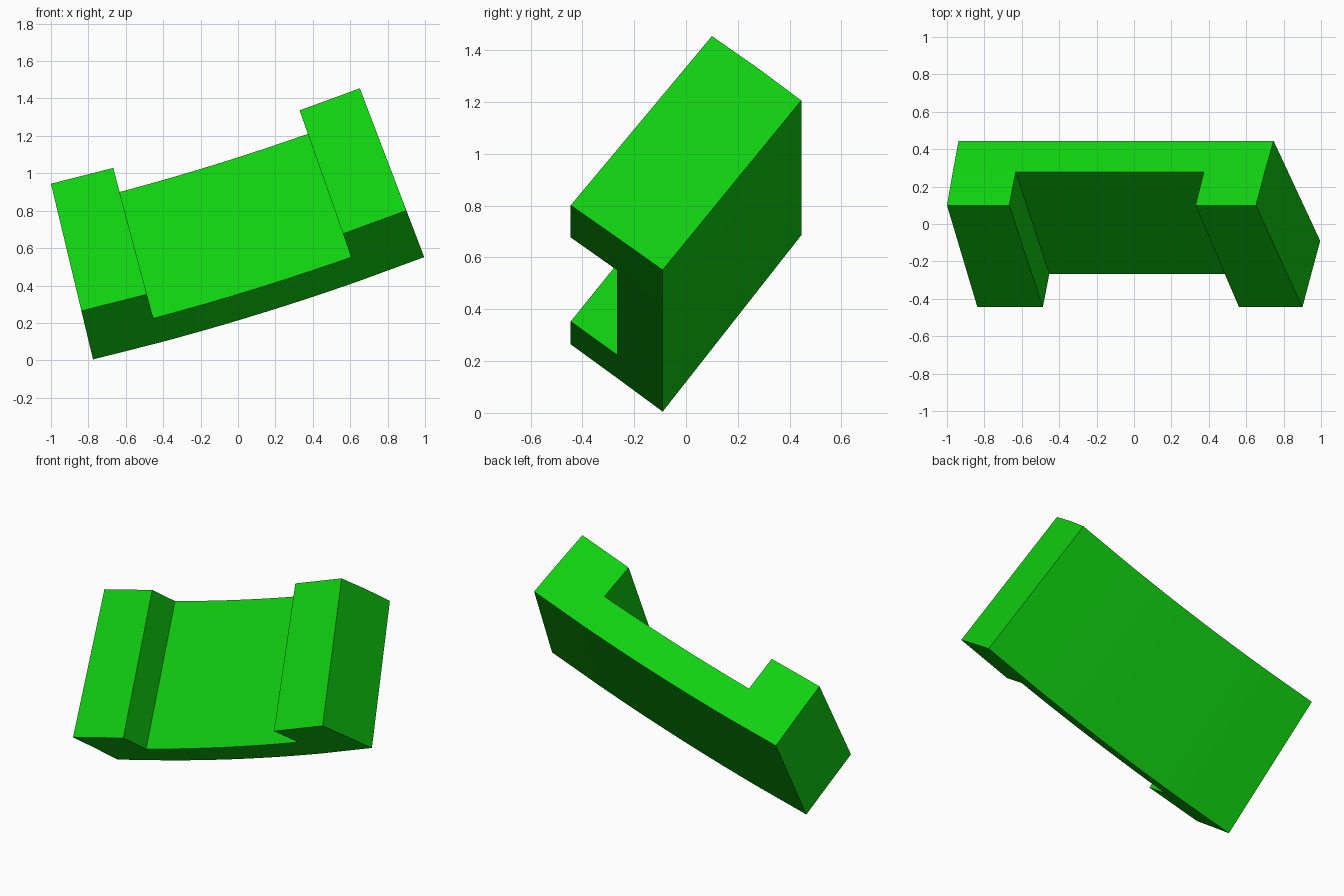
import bpy, bmesh, math
from mathutils import Vector

cube = bpy.data.objects.get("Cube")
if cube:
    bpy.data.objects.remove(cube, do_unlink=True)

# Single green material
green = bpy.data.materials.new("bright_green")
green.use_nodes = True
colour = (0.005, 0.63, 0.005, 1)
green.diffuse_color = colour
green.node_tree.nodes["Principled BSDF"].inputs["Base Color"].default_value = colour

# The bar bends about an axis parallel to y
CX, CZ = -4.113, 13.951
START, END, LEG = 13.46, 20.87, 1.47      # degrees
STEPS = 10


def at(angle, radius, y):
    a = math.radians(angle)
    return Vector((CX + radius * math.sin(a), y, CZ - radius * math.cos(a)))


# Leaning cross-section (radius, y): bottom back, bottom front, top front, top back
section = [(14.34, -0.09), (14.206, -0.267), (13.507, 0.278), (13.64, 0.445)]
inner = END - START - 2 * LEG
angles = [START] + [START + LEG + inner * i / STEPS for i in range(STEPS + 1)] + [END]

# Curved back slab
bm = bmesh.new()
rings = [[bm.verts.new(at(a, r, y)) for r, y in section] for a in angles]
fronts = []
for p, q in zip(rings, rings[1:]):
    for i in range(4):
        j = (i + 1) % 4
        f = bm.faces.new((p[i], p[j], q[j], q[i]))
        if i == 1:
            fronts.append(f)
bm.faces.new(rings[0])
bm.faces.new(rings[-1])
bmesh.ops.recalc_face_normals(bm, faces=bm.faces)

# Legs: pull the two end spans of the front face forwards and up
for face in (fronts[0], fronts[-1]):
    ext = bmesh.ops.extrude_face_region(bm, geom=[face])
    for v in [g for g in ext["geom"] if isinstance(g, bmesh.types.BMVert)]:
        to_axis = Vector((CX - v.co.x, 0, CZ - v.co.z)).normalized()
        v.co += to_axis * 0.133 + Vector((0, -0.178, 0))
    if face.is_valid:
        bmesh.ops.delete(bm, geom=[face], context='FACES_ONLY')
bmesh.ops.recalc_face_normals(bm, faces=bm.faces)

mesh = bpy.data.meshes.new("curved_bracket")
bm.to_mesh(mesh)
bm.free()
mesh.materials.append(green)
bracket = bpy.data.objects.new("curved_bracket", mesh)
bpy.context.collection.objects.link(bracket)
